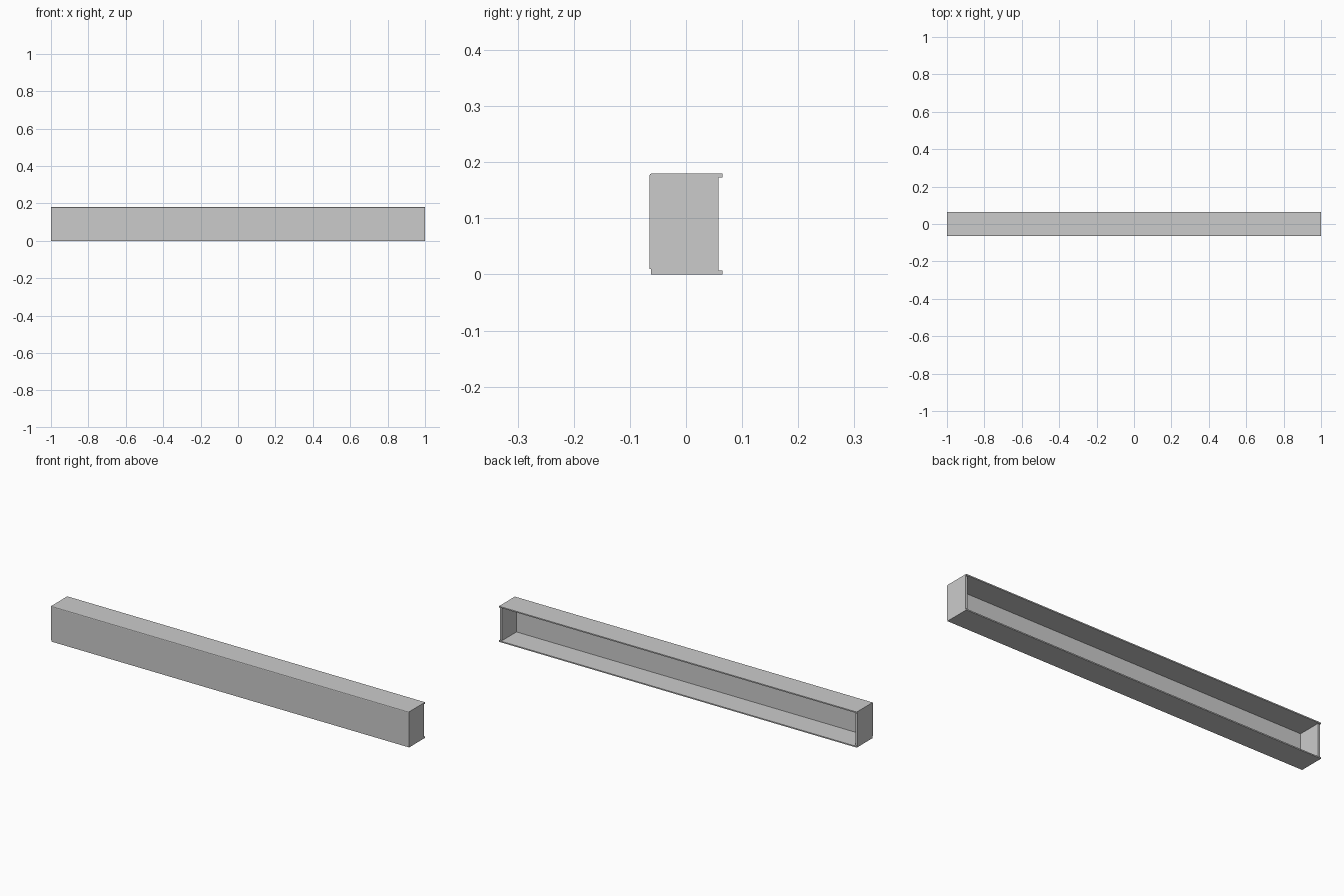
import bpy, bmesh

if "Cube" in bpy.data.objects:
    bpy.data.objects.remove(bpy.data.objects["Cube"])

def extrude_profile(name, pts, x0, x1):
    """Extrude a closed (y, z) profile along x."""
    bm = bmesh.new()
    face = bm.faces.new([bm.verts.new((x0, y, z)) for y, z in pts])
    new = bmesh.ops.extrude_face_region(bm, geom=[face])["geom"]
    bmesh.ops.translate(bm, vec=(x1 - x0, 0, 0),
                        verts=[v for v in new if isinstance(v, bmesh.types.BMVert)])
    bmesh.ops.recalc_face_normals(bm, faces=bm.faces)
    mesh = bpy.data.meshes.new(name)
    bm.to_mesh(mesh)
    bm.free()
    obj = bpy.data.objects.new(name, mesh)
    bpy.context.collection.objects.link(obj)
    return obj

# Outer silhouette: softened front top edge, stepped front bottom, two rear lips
outline = [(-0.062, 0.0), (0.065, 0.0), (0.065, 0.007), (0.058, 0.007),
           (0.058, 0.173), (0.065, 0.173), (0.065, 0.18), (-0.061, 0.18),
           (-0.0638, 0.1788), (-0.065, 0.176), (-0.065, 0.010), (-0.062, 0.010)]
housing = extrude_profile("channel_housing", outline, -1.0, 1.0)

# Hollow interior, open at the back
hollow = [(-0.058, 0.006), (0.09, 0.006), (0.09, 0.174), (-0.058, 0.174)]
cutter = extrude_profile("interior_cutter", hollow, -0.988, 0.988)
cutter.hide_render = True
cutter.hide_set(True)

mod = housing.modifiers.new("hollow", 'BOOLEAN')
mod.operation = 'DIFFERENCE'
mod.solver = 'EXACT'
mod.object = cutter
